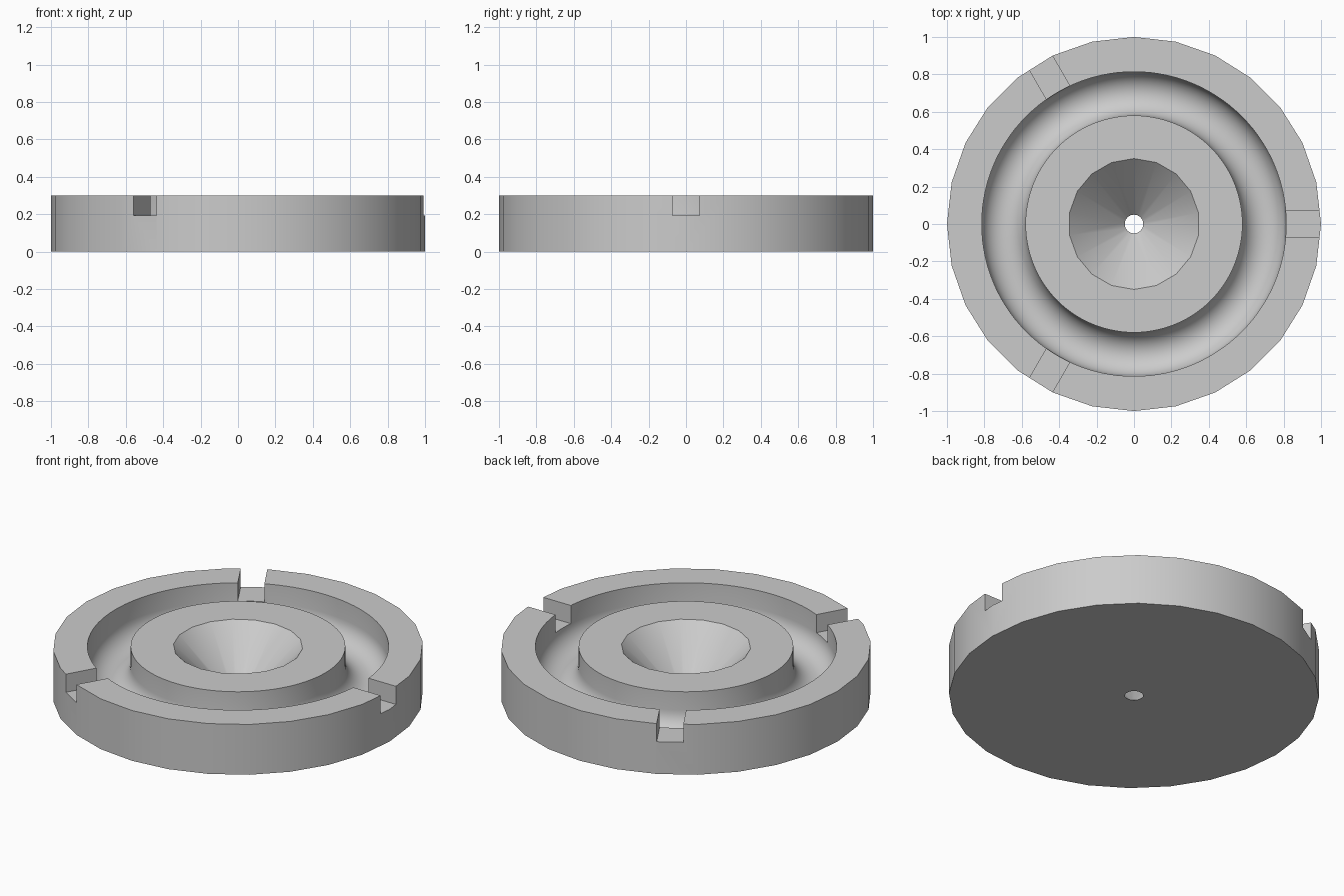
import bpy, bmesh
from math import pi, sin, cos, radians
from mathutils import Matrix

cube = bpy.data.objects.get("Cube")
if cube:
    bpy.data.objects.remove(cube, do_unlink=True)

HEIGHT = 0.3
OVER = 0.01            # how far cutters reach past the surface
SLOT_FLOOR = 0.192

grey = bpy.data.materials.new("plain_grey")
grey.use_nodes = True
colour = (0.6, 0.6, 0.6, 1)
grey.diffuse_color = colour
grey.node_tree.nodes["Principled BSDF"].inputs["Base Color"].default_value = colour


def finish(name, bm):
    bmesh.ops.recalc_face_normals(bm, faces=bm.faces)
    mesh = bpy.data.meshes.new(name)
    bm.to_mesh(mesh)
    bm.free()
    mesh.materials.append(grey)
    obj = bpy.data.objects.new(name, mesh)
    bpy.context.collection.objects.link(obj)
    return obj


def tapered(name, sides, r_low, r_high, z_low, z_high):
    bm = bmesh.new()
    bmesh.ops.create_cone(bm, cap_ends=True, segments=sides, radius1=r_low,
                          radius2=r_high, depth=z_high - z_low,
                          matrix=Matrix.Translation((0, 0, (z_low + z_high) / 2)))
    # put one corner on the +y axis
    top = max(bm.verts, key=lambda v: v.co.y)
    if abs(top.co.x) > 0.001:
        bmesh.ops.rotate(bm, verts=bm.verts, matrix=Matrix.Rotation(pi / 2, 3, "Z"))
    return finish(name, bm)


def revolved(name, profile, steps):
    bm = bmesh.new()
    verts = [bm.verts.new((r, 0, z)) for r, z in profile]
    edges = [bm.edges.new((a, b)) for a, b in zip(verts, verts[1:] + verts[:1])]
    bmesh.ops.spin(bm, geom=verts + edges, axis=(0, 0, 1), cent=(0, 0, 0),
                   angle=2 * pi, steps=steps, use_merge=True)
    bmesh.ops.remove_doubles(bm, verts=bm.verts, dist=0.0001)
    return finish(name, bm)


def slot(name, angle):
    bm = bmesh.new()
    top = HEIGHT + OVER
    place = (Matrix.Rotation(angle, 4, "Z")
             @ Matrix.Translation((0.9, 0, (SLOT_FLOOR + top) / 2))
             @ Matrix.Diagonal((0.4, 0.144, top - SLOT_FLOOR, 1)))
    bmesh.ops.create_cube(bm, size=1, matrix=place)
    return finish(name, bm)


# Main disc
disc = tapered("grooved_disc", 28, 1, 1, 0, HEIGHT)

# Round-bottomed ring groove
mid, half, arc = 0.697, 0.117, 16
profile = [(mid - half, HEIGHT + OVER)]
profile += [(mid - half * cos(pi * i / arc), 0.19 - half * sin(pi * i / arc))
            for i in range(arc + 1)]
profile.append((mid + half, HEIGHT + OVER))
cutters = [revolved("groove_cutter", profile, 112)]

# Central funnel with a through hole
cutters.append(tapered("funnel_cutter", 18, 0.05 - OVER, 0.35 + OVER,
                       -OVER, HEIGHT + OVER))

# Three slots through the rim
cutters += [slot("slot_cutter", radians(120 * i)) for i in range(3)]

bpy.ops.object.select_all(action="DESELECT")
bpy.context.view_layer.objects.active = disc
disc.select_set(True)
for cutter in cutters:
    cutter.hide_render = True
    cut = disc.modifiers.new(cutter.name, "BOOLEAN")
    cut.operation = "DIFFERENCE"
    cut.solver = "EXACT"
    cut.object = cutter
    bpy.ops.object.modifier_apply(modifier=cut.name)
for cutter in cutters:
    bpy.data.objects.remove(cutter, do_unlink=True)

bpy.ops.object.shade_smooth_by_angle(angle=radians(30))
